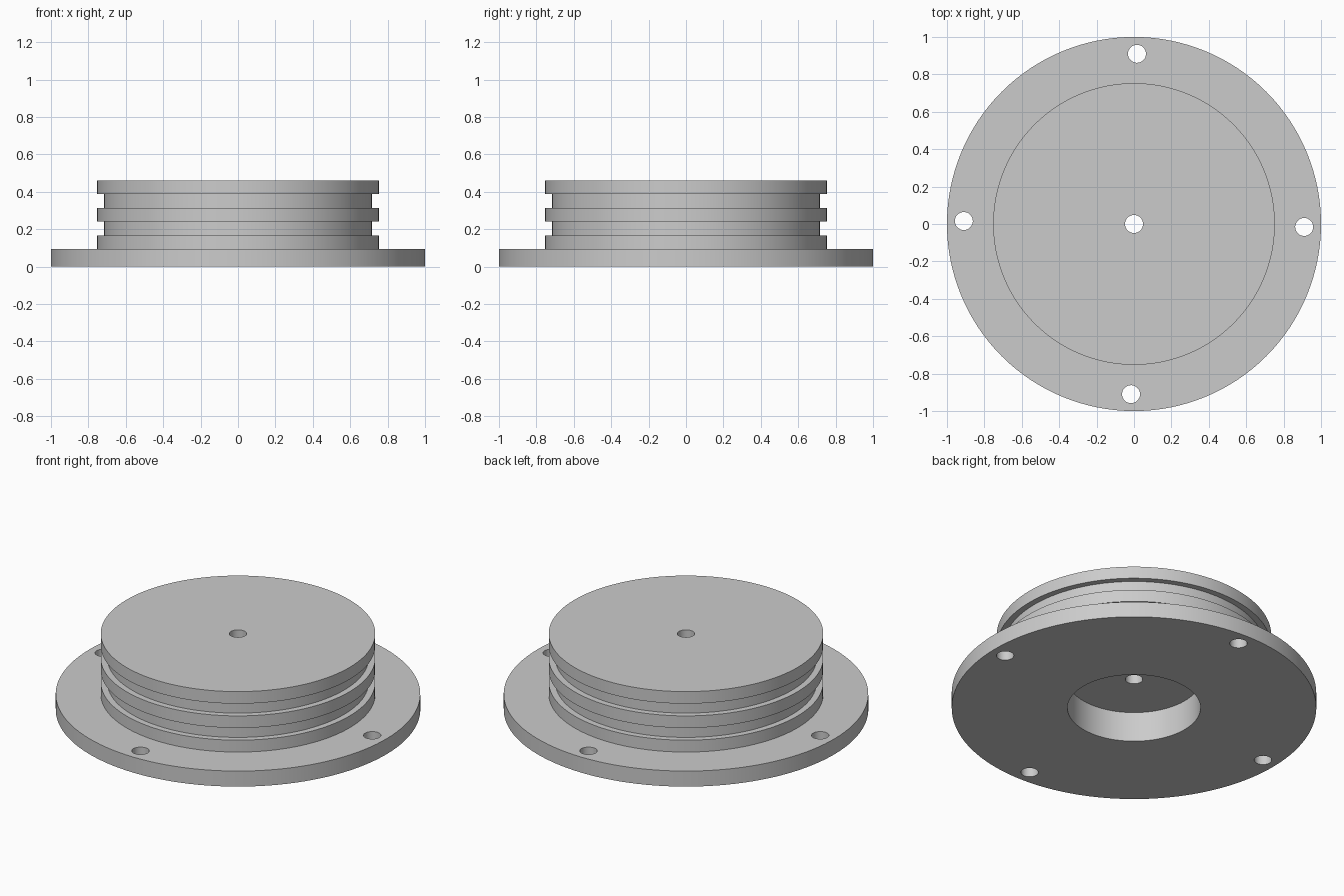
import bpy, bmesh, math
from mathutils import Matrix

cube = bpy.data.objects.get("Cube")
if cube:
    bpy.data.objects.remove(cube, do_unlink=True)

SEGMENTS = 128
HOLE_R = 0.048
BORE_R, BORE_TOP = 0.365, 0.181
RIM_R, GROOVE_R = 0.753, 0.717
FLANGE_TOP, TOP = 0.094, 0.46

metal = bpy.data.materials.new("plain grey")
metal.use_nodes = True
grey = (0.6, 0.6, 0.6, 1)
metal.diffuse_color = grey
metal.node_tree.nodes["Principled BSDF"].inputs["Base Color"].default_value = grey


def add_object(name, bm):
    bmesh.ops.recalc_face_normals(bm, faces=bm.faces)
    mesh = bpy.data.meshes.new(name)
    bm.to_mesh(mesh)
    bm.free()
    obj = bpy.data.objects.new(name, mesh)
    bpy.context.collection.objects.link(obj)
    mesh.materials.append(metal)
    return obj


def lathe(name, profile):
    """Revolve a closed (radius, height) outline around z."""
    bm = bmesh.new()
    rings = []
    for i in range(SEGMENTS):
        a = math.tau * i / SEGMENTS
        rings.append([bm.verts.new((r * math.cos(a), r * math.sin(a), z))
                      for r, z in profile])
    n = len(profile)
    for i, ring in enumerate(rings):
        after = rings[(i + 1) % SEGMENTS]
        for j in range(n):
            k = (j + 1) % n
            bm.faces.new((ring[j], after[j], after[k], ring[k]))
    return add_object(name, bm)


# Flange, grooved hub, blind bore and centre hole in one turned outline
profile = [(BORE_R, 0), (1, 0), (1, FLANGE_TOP), (RIM_R, FLANGE_TOP)]
for low, high in ((0.166, 0.24), (0.313, 0.387)):
    profile += [(RIM_R, low), (GROOVE_R, low), (GROOVE_R, high), (RIM_R, high)]
profile += [(RIM_R, TOP), (HOLE_R, TOP), (HOLE_R, BORE_TOP), (BORE_R, BORE_TOP)]
body = lathe("flanged_plug", profile)

# Four bolt holes, turned slightly off the axes
bm = bmesh.new()
for i in range(4):
    a = math.radians(90 * i - 1)
    spot = Matrix.Translation((0.91 * math.cos(a), 0.91 * math.sin(a), FLANGE_TOP / 2))
    bmesh.ops.create_cone(bm, cap_ends=True, segments=48, radius1=HOLE_R,
                          radius2=HOLE_R, depth=0.2, matrix=spot)
cutter = add_object("bolt_hole_cutter", bm)
cutter.hide_render = True

cut = body.modifiers.new("bolt holes", "BOOLEAN")
cut.operation = "DIFFERENCE"
cut.solver = "EXACT"
cut.object = cutter

# Bake the cut, then smooth the round walls
bpy.ops.object.select_all(action="DESELECT")
body.select_set(True)
bpy.context.view_layer.objects.active = body
bpy.ops.object.modifier_apply(modifier=cut.name)
bpy.data.objects.remove(cutter, do_unlink=True)
bpy.ops.object.shade_smooth_by_angle(angle=math.radians(30))
